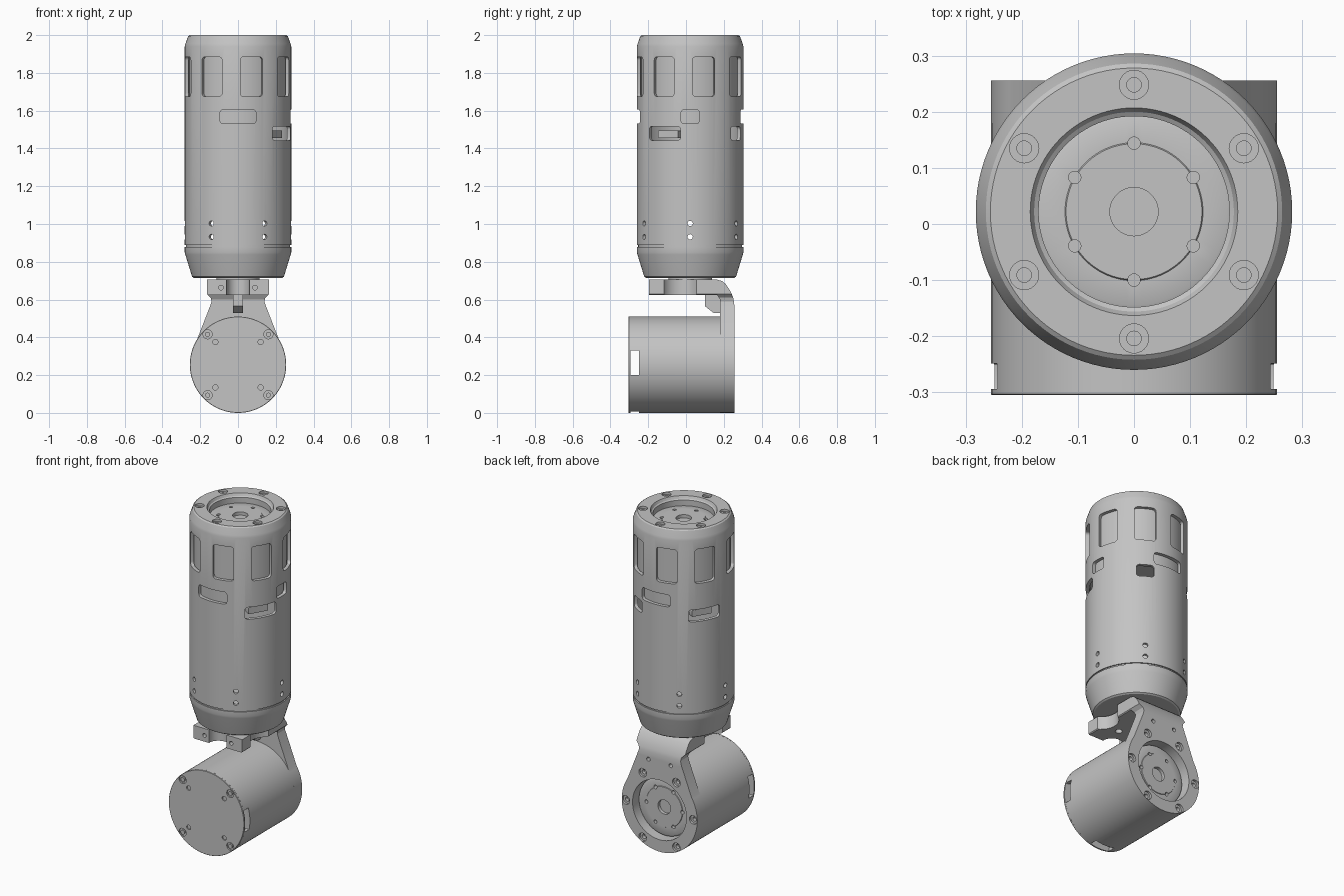
import bpy, bmesh, math
from mathutils import Matrix, Vector

cube = bpy.data.objects.get("Cube")
if cube:
    bpy.data.objects.remove(cube)

metal = bpy.data.materials.new("satin_grey_metal")
metal.use_nodes = True
metal.diffuse_color = (0.55, 0.55, 0.55, 1)
metal.node_tree.nodes["Principled BSDF"].inputs["Base Color"].default_value = (0.55, 0.55, 0.55, 1)

UP, FRONT, BACK, SIDE = (0, 0, 1), (0, -1, 0), (0, 1, 0), (1, 0, 0)
BODY_Y, BODY_R = 0.022, 0.282      # upright body axis and radius
JOINT_Z, JOINT_R = 0.255, 0.255    # lying joint axis and radius


def facing(loc, direction):
    """Frame whose local z points along direction and local y stays upright."""
    z = Vector(direction).normalized()
    y = Vector(BACK) if abs(z.z) > 0.9 else Vector(UP)
    rot = Matrix((y.cross(z), y, z)).transposed().to_4x4()
    return Matrix.Translation(loc) @ rot


def lathe(bm, profile, frame, segs=96):
    """Spin a closed (radius, height) profile about the frame's z axis."""
    rings = []
    for i in range(segs):
        a = 2 * math.pi * i / segs
        rings.append([bm.verts.new(frame @ Vector((r * math.cos(a), r * math.sin(a), h)))
                      for r, h in profile])
    n = len(profile)
    for i in range(segs):
        a, b = rings[i], rings[(i + 1) % segs]
        for j in range(n):
            k = (j + 1) % n
            if profile[j][0] or profile[k][0]:
                bm.faces.new((a[j], b[j], b[k], a[k]))


def prism(bm, points, lo, hi, frame):
    """Extrude an outline along the frame's z axis."""
    a = [bm.verts.new(frame @ Vector((x, y, lo))) for x, y in points]
    b = [bm.verts.new(frame @ Vector((x, y, hi))) for x, y in points]
    bm.faces.new(a)
    bm.faces.new(b)
    for i in range(len(a)):
        j = (i + 1) % len(a)
        bm.faces.new((a[i], a[j], b[j], b[i]))


def rounded(w, h, r, steps=5):
    pts = []
    for q, (sx, sy) in enumerate(((1, 1), (-1, 1), (-1, -1), (1, -1))):
        for s in range(steps):
            a = math.pi / 2 * (q + s / (steps - 1))
            pts.append((sx * (w / 2 - r) + r * math.cos(a), sy * (h / 2 - r) + r * math.sin(a)))
    return pts


def drill(bm, loc, direction, r, depth):
    lathe(bm, [(0, -depth), (r, -depth), (r, 0.02), (0, 0.02)], facing(loc, direction), 24)


def screw_hole(bm, loc, direction, depth=0.035):
    lathe(bm, [(0, -depth), (0.013, -depth), (0.013, -0.014), (0.026, -0.014),
               (0.026, 0.02), (0, 0.02)], facing(loc, direction), 24)


def build(name, bm):
    bmesh.ops.remove_doubles(bm, verts=bm.verts, dist=1e-5)
    bmesh.ops.recalc_face_normals(bm, faces=bm.faces)
    mesh = bpy.data.meshes.new(name)
    bm.to_mesh(mesh)
    bm.free()
    mesh.materials.append(metal)
    ob = bpy.data.objects.new(name, mesh)
    bpy.context.scene.collection.objects.link(ob)
    return ob


def boolean(ob, bm, operation="DIFFERENCE"):
    cutter = build("cutter", bm)
    mod = ob.modifiers.new("cut", "BOOLEAN")
    mod.operation, mod.solver, mod.object = operation, "EXACT", cutter
    bpy.context.view_layer.update()
    result = bpy.data.meshes.new_from_object(
        ob.evaluated_get(bpy.context.evaluated_depsgraph_get()))
    ob.modifiers.clear()
    ob.data = result
    bpy.data.objects.remove(cutter)


def lathed(name, profile, frame):
    bm = bmesh.new()
    lathe(bm, profile, frame)
    return build(name, bm)


def ring(count, start, radius):
    for i in range(count):
        a = math.radians(start + 360 * i / count)
        yield radius * math.cos(a), radius * math.sin(a)


def output_disc(name, frame, direction, start):
    """Recessed drive disc with centre bore and six threaded holes."""
    ob = lathed(name, [(0.043, -0.06), (0.176, -0.06), (0.176, -0.008), (0.166, -0.003),
                       (0.123, -0.003), (0.121, 0), (0.043, 0), (0.043, -0.02),
                       (0, -0.02), (0, -0.06)], frame)
    bm = bmesh.new()
    for x, y in ring(6, start, 0.122):
        drill(bm, frame @ Vector((x, y, 0)), direction, 0.011, 0.03)
    boolean(ob, bm)


axis = Matrix.Translation((0, BODY_Y, 0))

# Upright housing: hollow shell with rim recess
housing = lathed("upper_housing", [
    (0.262, 0.888), (BODY_R, 0.888), (BODY_R, 1.94), (0.278, 1.955), (0.264, 1.994),
    (0.256, 2.0), (0.185, 2.0), (0.178, 1.985), (0.17, 1.98), (0.17, 1.9), (0.262, 1.9)], axis)
cut = bmesh.new()


def window(angle, z, width, height, corner):
    a = math.radians(angle)
    prism(cut, rounded(width, height, corner), 0.215, 0.32,
          facing((0, BODY_Y, z), (math.sin(a), -math.cos(a), 0)))


for i in range(8):
    window(15 + 45 * i, 1.78, 0.122, 0.21, 0.018)
for angle, z, width in ((0, 1.568, 0.19), (90, 1.568, 0.096), (180, 1.568, 0.19),
                        (60, 1.48, 0.19), (150, 1.48, 0.1), (240, 1.48, 0.19)):
    window(angle, z, width, 0.074, 0.016)
for x, y in ring(6, 30, 1):
    for z in (0.932, 1.003):
        drill(cut, (y * BODY_R, BODY_Y + x * BODY_R, z), (y, x, 0), 0.014, 0.05)
for x, y in ring(6, 90, 0.226):
    screw_hole(cut, (x, BODY_Y + y, 2.0), UP)
boolean(housing, cut)

lathed("inner_core", [(0, 1.528), (0.258, 1.528), (0.258, 1.9), (0, 1.9)], axis)
output_disc("top_output_disc", Matrix.Translation((0, BODY_Y, 1.95)), UP, 90)

# Connectors behind the lower slots
for side, angle in (("front", 60), ("rear", 240)):
    a = math.radians(angle)
    bm = bmesh.new()
    prism(bm, rounded(0.12, 0.04, 0.004), 0.2, 0.235,
          facing((0, BODY_Y, 1.475), (math.sin(a), -math.cos(a), 0)))
    build(side + "_connector", bm)

# Tapered lower cap and neck
lathed("lower_cap", [(0, 0.715), (0.234, 0.715), (0.243, 0.721), (0.279, 0.838), (BODY_R, 0.85),
                     (BODY_R, 0.879), (0.275, 0.879), (0.275, 0.888), (0, 0.888)], axis)
lathed("neck_disc", [(0, 0.69), (0.115, 0.69), (0.115, 0.72), (0, 0.72)], axis)

# Bent bracket: side profile trimmed by its front outline
bm = bmesh.new()
prism(bm, [(-0.195, 0.705), (0.165, 0.705), (0.192, 0.698), (0.212, 0.68), (0.235, 0.645),
           (0.25, 0.61), (0.256, 0.57), (0.256, -0.01), (0.18, -0.01), (0.18, 0.6),
           (0.165, 0.625), (-0.195, 0.625)], -0.3, 0.3, facing((0, 0, 0), SIDE))
bracket = build("arm_bracket", bm)
half = [(0.165, 0.72), (0.165, 0.63), (0.145, 0.61), (0.14, 0.59), (0.15, 0.56)]
for i in range(41):
    a = math.radians(32 - 122 * i / 40)
    half.append((JOINT_R * math.cos(a), JOINT_Z + JOINT_R * math.sin(a)))
outline = half + [(-x, z) for x, z in reversed(half[:-1])]
bm = bmesh.new()
prism(bm, outline, -0.4, 0.4, facing((0, 0, 0), FRONT))
boolean(bracket, bm, "INTERSECT")

cut = bmesh.new()
lathe(cut, [(0, 0.1), (0.182, 0.1), (0.182, 0.3), (0, 0.3)], facing((0, 0, JOINT_Z), BACK))
lathe(cut, [(0, 0.6), (0.06, 0.6), (0.06, 0.75), (0, 0.75)], Matrix.Translation((0, -0.19, 0)), 48)
for s in (-1, 1):
    lathe(cut, [(0, 0.6), (0.1, 0.6), (0.1, 0.75), (0, 0.75)],
          Matrix.Translation((s * 0.215, -0.03, 0)), 48)
    drill(cut, (s * 0.09, -0.195, 0.663), FRONT, 0.012, 0.04)
    drill(cut, (s * 0.075, 0.256, 0.545), BACK, 0.012, 0.03)
    drill(cut, (s * 0.06, -0.06, 0.625), (0, 0, -1), 0.02, 0.03)
for x, z in ring(6, 0, 0.228):
    screw_hole(cut, (x, 0.256, JOINT_Z + z), BACK)
boolean(bracket, cut)

# Gusset under the bend
bm = bmesh.new()
prism(bm, [(0.1, 0.63), (0.1, 0.565), (0.145, 0.53), (0.19, 0.53), (0.19, 0.63)],
      -0.026, 0.026, facing((0, 0, 0), SIDE))
build("bracket_gusset", bm)

# Lying joint housing with slots behind the front lid
joint_axis = facing((0, 0, JOINT_Z), BACK)
joint = lathed("joint_housing", [(0, -0.245), (0.235, -0.245), (0.235, -0.294), (JOINT_R, -0.294),
                                 (JOINT_R, 0.18), (0, 0.18)], joint_axis)
cut = bmesh.new()
for direction in (SIDE, (-1, 0, 0)):
    prism(cut, rounded(0.046, 0.13, 0.003), 0.2, 0.3, facing((0, -0.272, 0.265), direction))
prism(cut, rounded(0.13, 0.046, 0.003), 0.2, 0.3, facing((0, -0.272, JOINT_Z), (0, 0, -1)))
boolean(joint, cut)
output_disc("joint_output_disc", facing((0, 0.21, JOINT_Z), BACK), BACK, 0)

# Front lid
lid = lathed("joint_lid", [(0, -0.305), (0.253, -0.305), (JOINT_R, -0.303),
                           (JOINT_R, -0.2945), (0, -0.2945)], joint_axis)
cut = bmesh.new()
for sx in (-1, 1):
    for sz in (-1, 1):
        lathe(cut, [(0.013, -0.008), (0.024, -0.008), (0.024, 0.02), (0.013, 0.02)],
              facing((sx * 0.161, -0.305, JOINT_Z + sz * 0.161), FRONT), 24)
        drill(cut, (sx * 0.12, -0.305, JOINT_Z + sz * 0.12), FRONT, 0.014, 0.008)
boolean(lid, cut)

# Smooth curved walls, keep machined edges sharp
bpy.ops.object.select_all(action="DESELECT")
for ob in bpy.context.scene.collection.objects:
    if ob.type == "MESH":
        ob.select_set(True)
        bpy.context.view_layer.objects.active = ob
bpy.ops.object.shade_smooth_by_angle(angle=math.radians(30))
